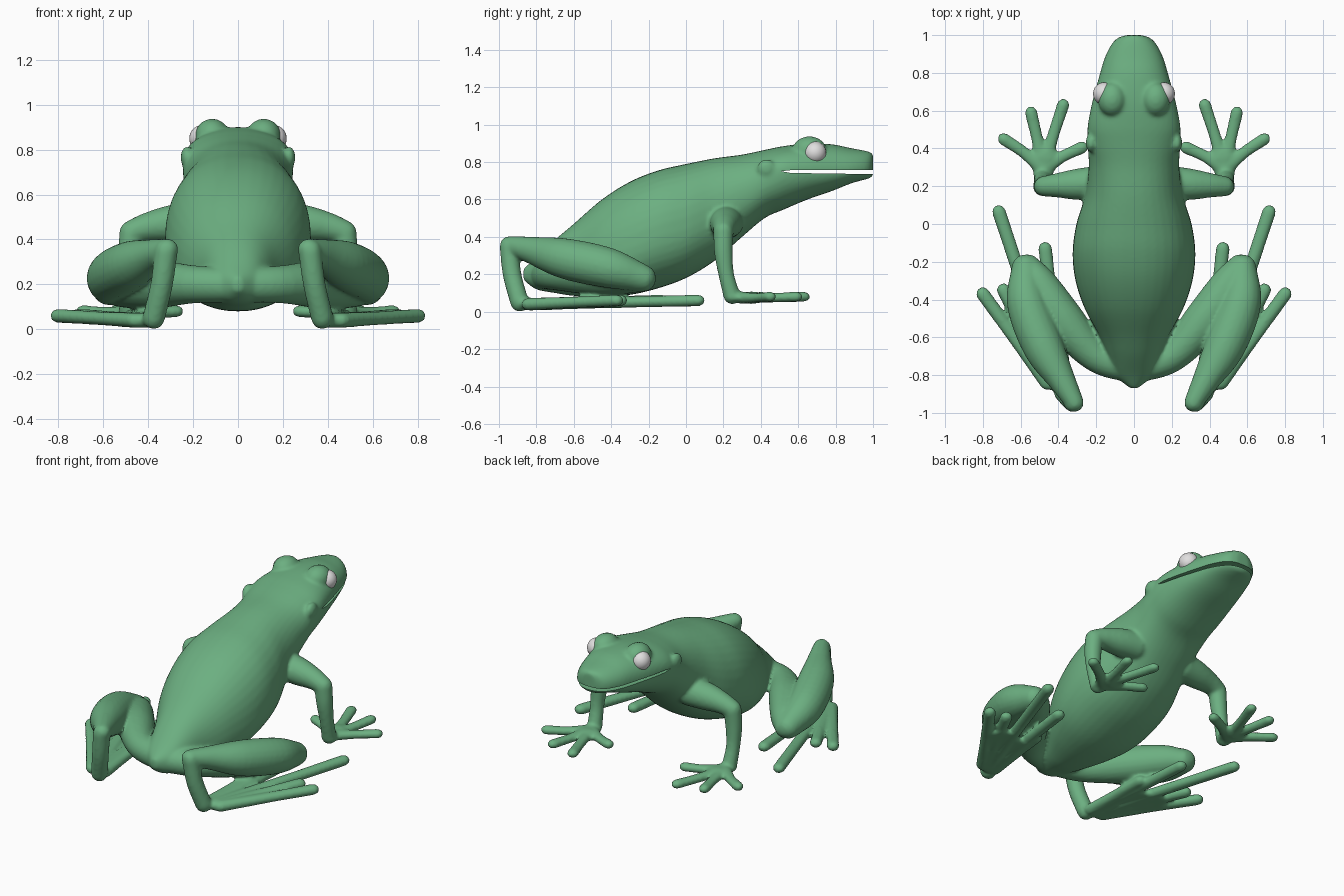
import bpy, bmesh, math
from mathutils import Vector

if "Cube" in bpy.data.objects:
    bpy.data.objects.remove(bpy.data.objects["Cube"])


def material(name, rgb):
    m = bpy.data.materials.new(name)
    m.diffuse_color = (*rgb, 1)
    m.use_nodes = True
    m.node_tree.nodes["Principled BSDF"].inputs["Base Color"].default_value = m.diffuse_color
    return m


green = material("frog green", (0.15, 0.43, 0.22))
white = material("eye white", (0.75, 0.74, 0.74))


def spline(pts, n=6):
    """Catmull-Rom through tuples of any length."""
    p = [tuple(2 * a - b for a, b in zip(pts[0], pts[1]))] + list(pts)
    p.append(tuple(2 * a - b for a, b in zip(pts[-1], pts[-2])))
    out = []
    for i in range(1, len(p) - 2):
        for k in range(n):
            t = k / n
            out.append(tuple(
                0.5 * (2 * b + (c - a) * t + (2 * a - 5 * b + 4 * c - d) * t * t
                       + (3 * b - a - 3 * c + d) * t ** 3)
                for a, b, c, d in zip(p[i - 1], p[i], p[i + 1], p[i + 2])))
    return out + [pts[-1]]


def loft(bm, rings):
    vr = [[bm.verts.new(c) for c in r] for r in rings]
    n = len(vr[0])
    for a, b in zip(vr, vr[1:]):
        for i in range(n):
            bm.faces.new((a[i], a[(i + 1) % n], b[(i + 1) % n], b[i]))
    bm.faces.new(vr[0][::-1])
    bm.faces.new(vr[-1])


def limb(bm, pts, side, flat=1.0, seg=20):
    """Round-ended tube through (x, y, z, radius); side = -1 mirrors it."""
    path = [(Vector((p[0] * side, p[1], p[2])), p[3]) for p in spline(pts)]
    ts = []
    for i in range(len(path)):
        a, b = path[max(i - 1, 0)][0], path[min(i + 1, len(path) - 1)][0]
        ts.append((b - a).normalized())
    caps = [math.radians(a) for a in (80, 55, 30)]
    (p0, r0), (p1, r1) = path[0], path[-1]
    full = [(p0 - ts[0] * r0 * math.sin(a), r0 * math.cos(a), ts[0]) for a in caps]
    full += [(p, r, t) for (p, r), t in zip(path, ts)]
    full += [(p1 + ts[-1] * r1 * math.sin(a), r1 * math.cos(a), ts[-1]) for a in caps[::-1]]
    u = ts[0].cross(Vector((0, 0, 1)))
    if u.length < 0.3:
        u = Vector((1, 0, 0))
    rings = []
    for p, r, t in full:
        u = (u - t * u.dot(t)).normalized()
        v = t.cross(u)
        rings.append([p + u * r * math.cos(a) + v * r * flat * math.sin(a)
                      for a in (2 * math.pi * k / seg for k in range(seg))])
    loft(bm, rings)


def plate(bm, pts, z0, z1, side):
    loft(bm, [[(x * side, y, z) for x, y in pts] for z in (z0, z1)])


def ball(bm, c, r, scale=(1, 1, 1)):
    vs = bmesh.ops.create_uvsphere(bm, u_segments=24, v_segments=16, radius=r)["verts"]
    for v in vs:
        v.co = Vector(a * s for a, s in zip(v.co, scale)) + Vector(c)


def finish(bm, name, mat):
    bmesh.ops.recalc_face_normals(bm, faces=bm.faces)
    me = bpy.data.meshes.new(name)
    bm.to_mesh(me)
    bm.free()
    if mat:
        me.materials.append(mat)
    ob = bpy.data.objects.new(name, me)
    bpy.context.collection.objects.link(ob)
    return ob


# Trunk and head: y, half width, bottom, widest height, top
trunk = [(-.87, .02, .17, .20, .23), (-.80, .10, .12, .20, .29), (-.70, .14, .10, .22, .385),
         (-.60, .18, .085, .25, .47), (-.45, .26, .08, .30, .60), (-.30, .31, .09, .34, .695),
         (-.15, .325, .125, .40, .755), (0, .305, .18, .44, .79), (.15, .26, .27, .52, .82),
         (.30, .24, .40, .62, .84), (.42, .245, .50, .70, .865), (.52, .245, .545, .745, .885),
         (.65, .22, .60, .755, .90), (.78, .185, .645, .755, .895), (.88, .155, .685, .76, .875),
         (.95, .12, .705, .765, .862), (.985, .085, .715, .77, .853), (1.0, .04, .73, .78, .84)]
bm = bmesh.new()
rings = []
for y, w, lo, mid, hi in spline(trunk):
    ring = []
    for k in range(40):
        c, s = math.cos(k * math.pi / 20), math.sin(k * math.pi / 20)
        h = (hi - mid) if s > 0 else (mid - lo)
        ring.append((w * math.copysign(abs(c) ** .9, c), y,
                     mid + h * math.copysign(abs(s) ** .9, s)))
    rings.append(ring)
loft(bm, rings)

toes = [(.80, -.37), (.69, -.35), (.715, .065), (.47, -.13), (.40, -.42)]
fingers = [(.69, .45), (.545, .59), (.375, .63), (.275, .405)]
for s in (1, -1):
    # Brow bump and ear
    ball(bm, (.115 * s, .66, .862), .076, (1, 1.2, 1))
    ball(bm, (.228 * s, .43, .765), .05, (.55, 1, 1))
    # Hind leg: thigh, shank, tarsus
    limb(bm, [(0, -.77, .195, .075), (.2, -.70, .2, .085), (.38, -.50, .2, .11),
              (.50, -.32, .19, .095), (.56, -.23, .175, .07)], s)
    limb(bm, [(.575, -.235, .18, .075), (.565, -.42, .235, .108), (.48, -.65, .285, .108),
              (.38, -.83, .33, .072), (.315, -.945, .355, .05)], s)
    limb(bm, [(.32, -.945, .35, .052), (.34, -.93, .2, .05), (.375, -.89, .05, .05)], s)
    # Hind foot with webbing
    for i, (x, y) in enumerate(toes):
        bx, by = .46 - i * .022, -.84
        limb(bm, [(bx, by, .04, .04), ((bx + x) / 2, (by + y) / 2, .05, .036),
                  (x, y, .06, .037)], s, .85)
    web = [(.35, -.88)] + [(.43 + (x - .43) * f, -.84 + (y + .84) * f)
                           for (x, y), f in zip(toes, (.65, .8, .45, .5, .6))]
    plate(bm, web, .022, .058, s)
    # Front leg: upper arm and forearm
    limb(bm, [(.18, .22, .48, .09), (.30, .21, .47, .083), (.40, .205, .455, .066),
              (.475, .20, .432, .054)], s)
    limb(bm, [(.475, .20, .43, .054), (.485, .20, .32, .05), (.49, .215, .2, .042),
              (.485, .245, .085, .045)], s)
    # Hand
    limb(bm, [(.485, .25, .075, .05), (.47, .35, .075, .075)], s, .45)
    for x, y in fingers:
        limb(bm, [(.48, .29, .075, .04), ((.48 + x) / 2, (.31 + y) / 2, .075, .032),
                  (x, y, .08, .034)], s, .8)
skin = finish(bm, "frog_body_and_legs", green)

# Mouth slit cutter
bm = bmesh.new()
profile = [(.51, .751), (.56, .757), (1.1, .757), (1.1, .734), (.56, .742)]
loft(bm, [[(x, y, z) for y, z in profile] for x in (-.4, .4)])
cutter = finish(bm, "mouth_cutter", green)
cutter.hide_render = True

# Blend parts into one skin, then open the mouth
mod = skin.modifiers.new("blend", 'REMESH')
mod.mode = 'VOXEL'
mod.voxel_size = .0105
mod.use_smooth_shade = True
mod = skin.modifiers.new("soften", 'SMOOTH')
mod.factor = .5
mod.iterations = 6
mod = skin.modifiers.new("mouth", 'BOOLEAN')
mod.operation = 'DIFFERENCE'
mod.solver = 'EXACT'
mod.object = cutter
bpy.context.view_layer.objects.active = skin
skin.select_set(True)
for name in ("blend", "soften", "mouth"):
    bpy.ops.object.modifier_apply(modifier=name)
bpy.data.objects.remove(cutter)
bpy.ops.object.shade_smooth_by_angle(angle=math.radians(50))
skin.select_set(False)

# Eyes
for s, name in ((1, "right_eye"), (-1, "left_eye")):
    bm = bmesh.new()
    ball(bm, (.157 * s, .69, .85), .06)
    eye = finish(bm, name, white)
    for f in eye.data.polygons:
        f.use_smooth = True
